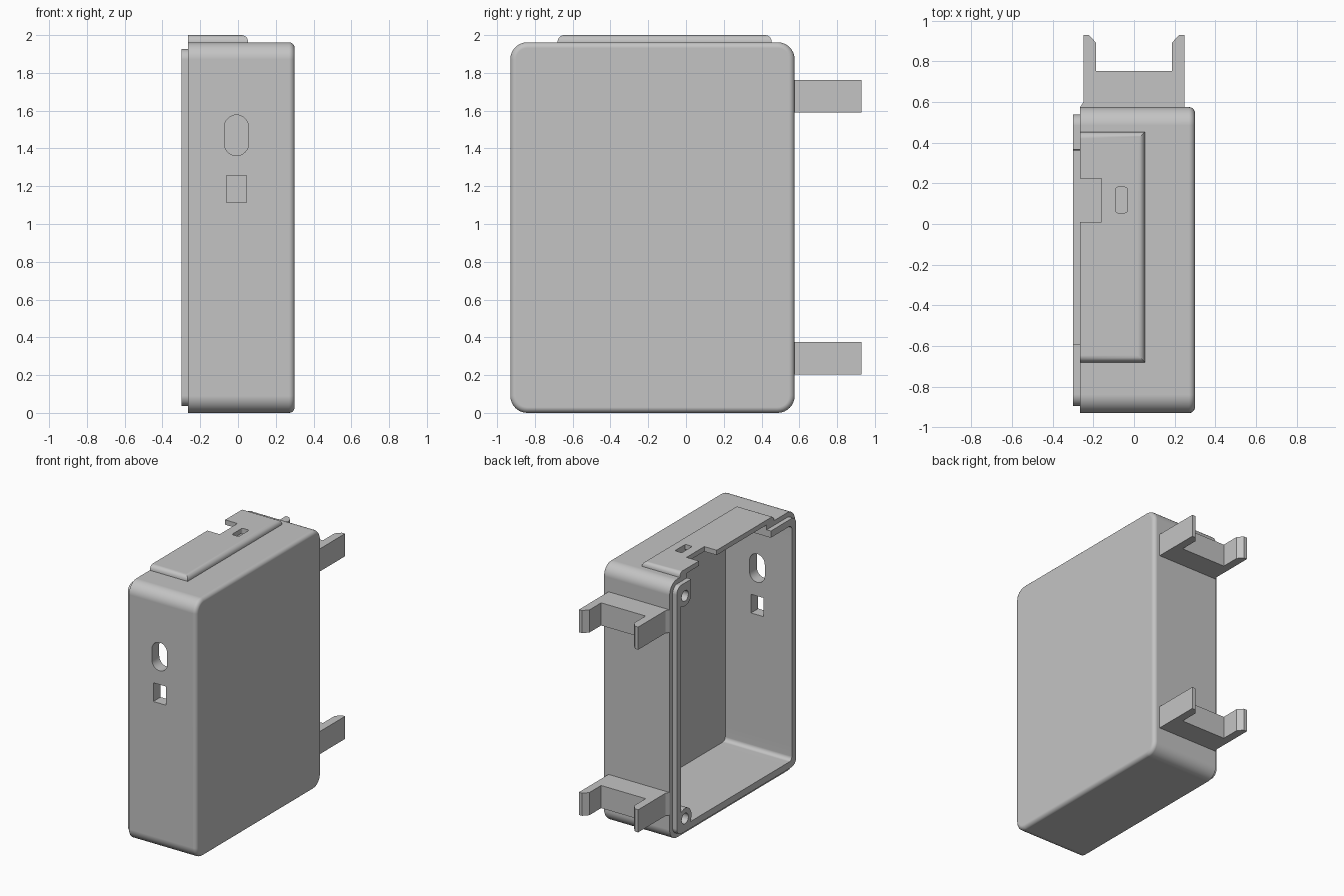
import bpy, bmesh, math
from mathutils import Vector

if "Cube" in bpy.data.objects:
    bpy.data.objects.remove(bpy.data.objects["Cube"], do_unlink=True)

grey = bpy.data.materials.new("matte grey")
grey.use_nodes = True
grey.diffuse_color = (0.55, 0.55, 0.55, 1)
grey.node_tree.nodes["Principled BSDF"].inputs["Base Color"].default_value = (0.55, 0.55, 0.55, 1)


def finish(name, bm):
    bmesh.ops.recalc_face_normals(bm, faces=bm.faces)
    mesh = bpy.data.meshes.new(name)
    bm.to_mesh(mesh)
    bm.free()
    mesh.materials.append(grey)
    obj = bpy.data.objects.new(name, mesh)
    bpy.context.collection.objects.link(obj)
    return obj


def box(name, lo, hi, radius=0, picks=None, segments=8):
    """Box between two corners; edges chosen by picks(midpoint, direction) are rounded."""
    bm = bmesh.new()
    bmesh.ops.create_cube(bm, size=1)
    lo, hi = Vector(lo), Vector(hi)
    for v in bm.verts:
        v.co = (lo + hi) / 2 + v.co * (hi - lo)
    if radius:
        edges = [e for e in bm.edges if picks((e.verts[0].co + e.verts[1].co) / 2,
                                              e.verts[0].co - e.verts[1].co)]
        bmesh.ops.bevel(bm, geom=edges, offset=radius, segments=segments,
                        profile=0.5, affect='EDGES')
    return finish(name, bm)


def along(axis):
    return lambda mid, d: abs(d[axis]) > d.length * 0.99


def cylinder(name, x0, x1, y, z, radius):
    bm = bmesh.new()
    bmesh.ops.create_cone(bm, cap_ends=True, segments=32, radius1=radius,
                          radius2=radius, depth=x1 - x0)
    for v in bm.verts:
        v.co = Vector(((x0 + x1) / 2 + v.co.z, y + v.co.x, z + v.co.y))
    return finish(name, bm)


def combine(target, tool, operation):
    mod = target.modifiers.new("join", 'BOOLEAN')
    mod.operation, mod.solver, mod.object = operation, 'EXACT', tool
    bpy.context.view_layer.objects.active = target
    bpy.ops.object.modifier_apply(modifier=mod.name)
    bpy.data.objects.remove(tool, do_unlink=True)


def smooth(obj):
    bpy.ops.object.select_all(action='DESELECT')
    obj.select_set(True)
    bpy.context.view_layer.objects.active = obj
    bpy.ops.object.shade_smooth_by_angle(angle=math.radians(30))
    weighted = obj.modifiers.new("flat_sides", 'WEIGHTED_NORMAL')
    weighted.keep_sharp = True


# Enclosure outline
Y0, Y1, Z1 = -0.93, 0.575, 1.962
RIM, LIP, BACK = -0.265, -0.30, 0.30
WALL, BACK_WALL, STEP, POST = 0.087, 0.04, 0.036, 0.135

# Outer block with rounded corners, then a fillet round the closed face
case = box("enclosure", (RIM, Y0, 0), (BACK, Y1, Z1), 0.09, along(0))
bm = bmesh.new()
bm.from_mesh(case.data)
bmesh.ops.bevel(bm, geom=[e for e in bm.edges if all(v.co.x > BACK - 0.001 for v in e.verts)],
                offset=0.03, segments=5, profile=0.5, affect='EDGES')
bm.to_mesh(case.data)
bm.free()

# Raised lip round the open side and raised panel on the top
combine(case, box("lip", (LIP, Y0 + STEP, STEP), (RIM + 0.1, Y1 - STEP, Z1 - STEP),
                  0.055, along(0)), 'UNION')
combine(case, box("top_panel", (RIM, -0.68, 1.9), (0.053, 0.453, 2.0), 0.034,
                  lambda m, d: m.z > 1.99 and m.x > RIM + 0.01, 5), 'UNION')

# Hollow inside, leaving a drilled screw post in each corner
posts = [(y, z) for y in (Y0 + POST, Y1 - POST) for z in (POST, Z1 - POST)]
cavity = box("cavity", (-0.5, Y0 + WALL, WALL),
             (BACK - BACK_WALL, Y1 - WALL, Z1 - WALL), 0.03, along(0), 4)
for y, z in posts:
    combine(cavity, cylinder("post", -0.6, 0.4, y, z, 0.078), 'DIFFERENCE')
combine(case, cavity, 'DIFFERENCE')
for y, z in posts:
    combine(case, cylinder("post_hole", -0.5, 0.1, y, z, 0.04), 'DIFFERENCE')

# Pocket beneath the raised panel, front openings, top slot and top notch
cutters = [
    box("pocket", (-0.5, -0.59, 1.7), (-0.03, 0.366, 1.963)),
    box("oval_opening", (-0.072, -1.1, 1.362), (0.056, -0.7, 1.577), 0.0639, along(1)),
    box("square_opening", (-0.061, -1.1, 1.115), (0.044, -0.7, 1.257)),
    box("top_slot", (-0.091, 0.055, 1.7), (-0.033, 0.181, 2.2), 0.012, along(2), 3),
    box("top_notch", (-0.5, 0.01, 1.8), (-0.161, 0.224, 2.2)),
]
for cutter in cutters:
    combine(case, cutter, 'DIFFERENCE')
smooth(case)

# Two forked mounting brackets behind the enclosure
half = [(0.249, 0.6), (0.249, 0.93), (0.222, 0.93), (0.187, 0.892), (0.187, 0.752)]
outline = [(0.249, Y1 - 0.02)] + half + [(-x, y) for x, y in reversed(half)]
outline += [(RIM, Y1), (RIM, Y1 - 0.02)]
for name, z in (("lower_bracket", 0.203), ("upper_bracket", 1.591)):
    bm = bmesh.new()
    face = bm.faces.new([bm.verts.new((x, y, z)) for x, y in outline])
    ext = bmesh.ops.extrude_face_region(bm, geom=[face])
    bmesh.ops.translate(bm, vec=(0, 0, 0.172),
                        verts=[g for g in ext["geom"] if isinstance(g, bmesh.types.BMVert)])
    finish(name, bm)
